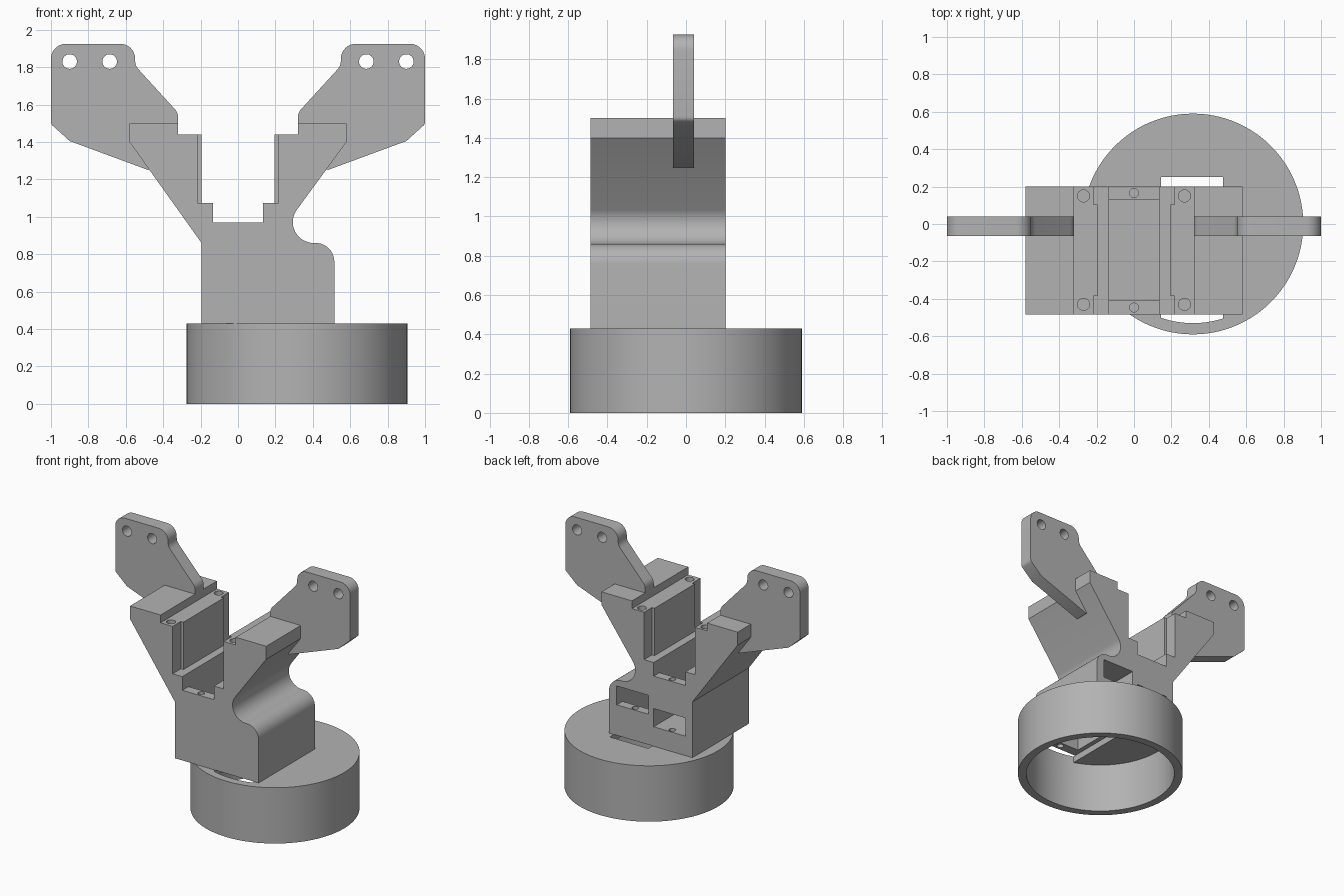
import bpy, bmesh
from math import sin, cos, radians

cube = bpy.data.objects.get("Cube")
if cube:
    bpy.data.objects.remove(cube, do_unlink=True)

grey = bpy.data.materials.new("plain grey")
grey.use_nodes = True
colour = (0.45, 0.45, 0.45, 1)
grey.diffuse_color = colour
grey.node_tree.nodes["Principled BSDF"].inputs["Base Color"].default_value = colour


def make_object(name, bm):
    bmesh.ops.recalc_face_normals(bm, faces=bm.faces)
    mesh = bpy.data.meshes.new(name)
    bm.to_mesh(mesh)
    bm.free()
    obj = bpy.data.objects.new(name, mesh)
    bpy.context.collection.objects.link(obj)
    mesh.materials.append(grey)
    return obj


def arc(cx, cz, r, start, end, steps=10):
    angles = [radians(start + (end - start) * i / steps) for i in range(steps + 1)]
    return [(cx + r * cos(a), cz + r * sin(a)) for a in angles]


def extrude_profile(name, points, y0, y1):
    """Extrude an x-z outline along y."""
    bm = bmesh.new()
    face = bm.faces.new([bm.verts.new((x, y0, z)) for x, z in points])
    out = bmesh.ops.extrude_face_region(bm, geom=[face])["geom"]
    verts = [v for v in out if isinstance(v, bmesh.types.BMVert)]
    bmesh.ops.translate(bm, verts=verts, vec=(0, y1 - y0, 0))
    return make_object(name, bm)


def box(x0, x1, y0, y1, z0, z1):
    return extrude_profile("box_cutter", [(x0, z0), (x1, z0), (x1, z1), (x0, z1)], y0, y1)


def cylinder(name, x, y, r, z0, z1, sides=24):
    bm = bmesh.new()
    bmesh.ops.create_cone(bm, cap_ends=True, segments=sides, radius1=r, radius2=r, depth=z1 - z0)
    bmesh.ops.translate(bm, verts=bm.verts, vec=(x, y, (z0 + z1) / 2))
    return make_object(name, bm)


def boolean(obj, cutter, operation="DIFFERENCE"):
    mod = obj.modifiers.new("boolean", "BOOLEAN")
    mod.operation = operation
    mod.solver = "EXACT"
    mod.object = cutter
    bpy.ops.object.select_all(action="DESELECT")
    bpy.context.view_layer.objects.active = obj
    obj.select_set(True)
    bpy.ops.object.modifier_apply(modifier=mod.name)
    bpy.data.objects.remove(cutter, do_unlink=True)


def smooth(obj):
    bpy.ops.object.select_all(action="DESELECT")
    bpy.context.view_layer.objects.active = obj
    obj.select_set(True)
    bpy.ops.object.shade_smooth_by_angle(angle=radians(30))


FRONT, BACK = -0.485, 0.2      # body ends
P0, P1 = -0.41, 0.13           # pocket ends
BX = 0.315                     # drum axis
TOP = 0.43                     # drum top

# Hollow drum base with a slot through its top plate
base = cylinder("drum_base", BX, 0, 0.59, 0, TOP, 128)
boolean(base, cylinder("bore", BX, 0, 0.53, -0.1, 0.38, 128))
slot = cylinder("slot_cutter", BX, 0, 0.53, 0.3, 0.5, 128)
boolean(slot, box(0.145, 0.475, -0.7, 0.25, 0.2, 0.6), "INTERSECT")
boolean(base, slot)
smooth(base)

# Forked body
outline = [(-0.195, TOP), (0.515, TOP)]
outline += arc(0.415, 0.76, 0.1, 0, 90)
outline += arc(0.405, 0.972, 0.112, 270, 148, 14)
arm = [(0.58, 1.4), (0.58, 1.5), (0.32, 1.5), (0.32, 1.44),
       (0.195, 1.44), (0.195, 1.075), (0.135, 1.075), (0.135, 0.97)]
outline += arm + [(-x, z) for x, z in reversed(arm)] + [(-0.195, 0.86)]
body = extrude_profile("forked_body", outline, FRONT, BACK)

# Upper and lower pockets, each with a window in the back
boolean(body, box(-0.135, 0.135, P0, P1, 0.58, 1.2))
boolean(body, box(-0.135, 0.135, 0, 0.3, 0.58, 0.72))
boolean(body, box(0.18, 0.45, P0, P1, 0.3, 0.81))
boolean(body, box(0.18, 0.45, 0, 0.3, 0.665, 0.81))

# Corner notches and screw holes
for side in (-1, 1):
    xs = sorted((side * 0.15, side * 0.217))
    for y0, y1, hole_y in ((-0.6, -0.385, -0.43), (0.105, 0.3, 0.15)):
        boolean(body, box(*xs, y0, y1, 1.075, 1.6))
        boolean(body, cylinder("screw_hole", side * 0.27, hole_y, 0.032, 1.25, 1.6))
for y in (-0.447, 0.166):
    boolean(body, cylinder("screw_hole", 0, y, 0.024, 0.48, 1.1))
    boolean(body, cylinder("screw_hole", BX, y, 0.024, 0.35, 0.72))
smooth(body)

# Drilled side plates
for name, side in (("left_plate", 1), ("right_plate", -1)):
    shape = [(0.32, 1.36), (0.48, 1.25), (0.9, 1.405)]
    shape += [(0.985, 1.482)] + arc(0.96, 1.51, 0.04, -30, 0, 3)
    shape += arc(0.92, 1.845, 0.08, 0, 90) + arc(0.63, 1.845, 0.08, 90, 180)
    shape += arc(0.48, 1.835, 0.07, 0, -45, 5)
    shape += arc(0.39, 1.53, 0.07, 130, 180, 5)
    plate = extrude_profile(name, [(side * x, z) for x, z in shape], -0.065, 0.04)
    for x in (0.9, 0.686):
        boolean(plate, extrude_profile("hole", arc(side * x, 1.83, 0.039, 0, 345, 23), -0.2, 0.2))
    smooth(plate)
